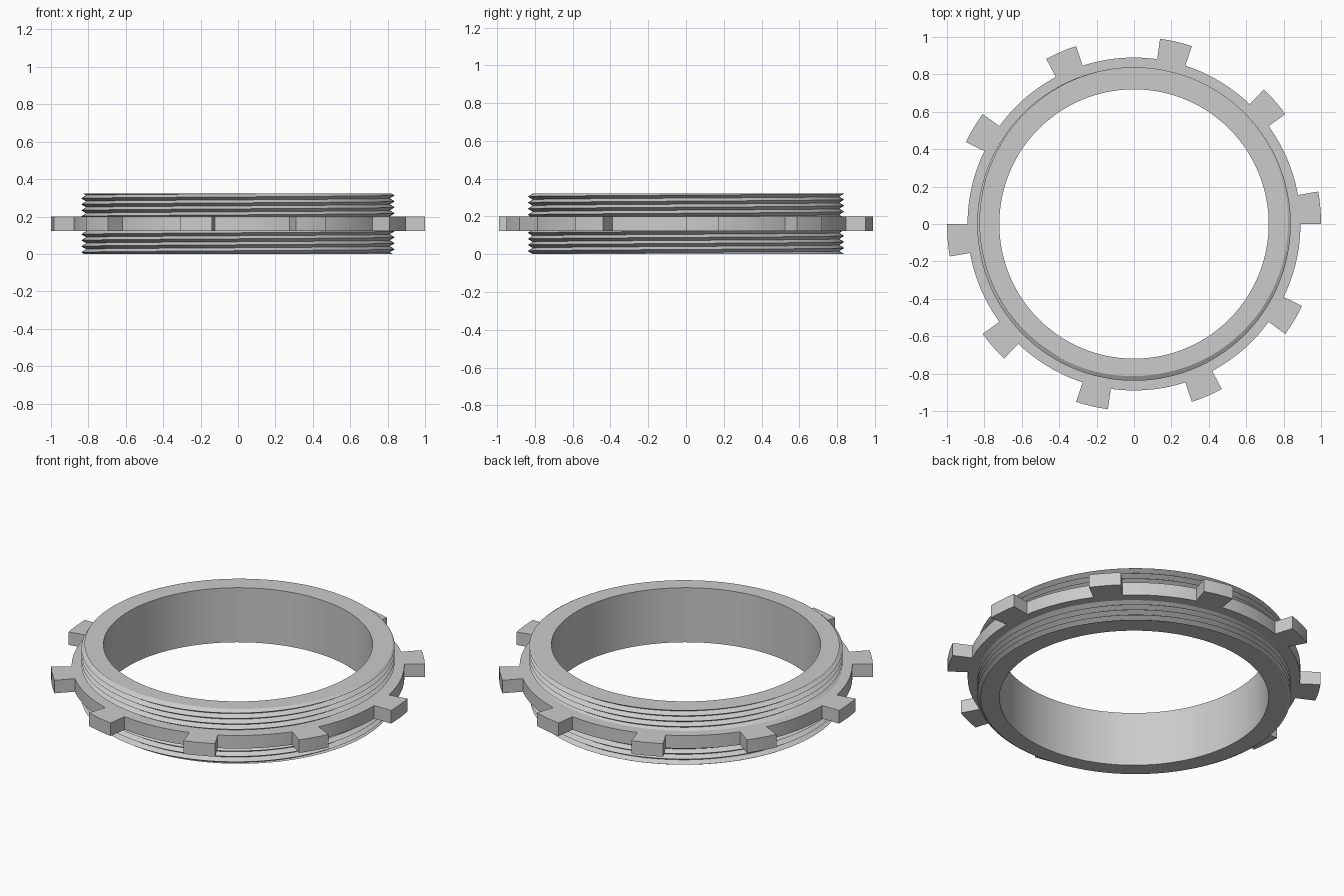
import bpy, bmesh
from math import cos, sin, pi, radians, floor

cube = bpy.data.objects.get("Cube")
if cube:
    bpy.data.objects.remove(cube, do_unlink=True)

HEIGHT = 0.322
BORE = 0.72
CREST, ROOT = 0.838, 0.812
PITCH = 0.032
CREST_ANGLE = radians(100)   # where a thread crest meets the top face

grey = bpy.data.materials.new("plain grey")
grey.use_nodes = True
colour = (0.6, 0.6, 0.6, 1)
grey.diffuse_color = colour
grey.node_tree.nodes["Principled BSDF"].inputs["Base Color"].default_value = colour


def polar(r, a, z):
    return (r * cos(a), r * sin(a), z)


def finish(bm, name):
    bmesh.ops.remove_doubles(bm, verts=bm.verts, dist=1e-5)
    bmesh.ops.recalc_face_normals(bm, faces=bm.faces)
    mesh = bpy.data.meshes.new(name)
    bm.to_mesh(mesh)
    bm.free()
    mesh.materials.append(grey)
    obj = bpy.data.objects.new(name, mesh)
    bpy.context.collection.objects.link(obj)
    bpy.ops.object.select_all(action='DESELECT')
    obj.select_set(True)
    bpy.context.view_layer.objects.active = obj
    bpy.ops.object.shade_smooth_by_angle(angle=radians(25))
    return obj


def thread_radius(z, a):
    """Triangular thread whose crest climbs one pitch per turn."""
    phase = (z - HEIGHT) / PITCH - (a - CREST_ANGLE) / (2 * pi)
    return CREST - (CREST - ROOT) * 2 * abs(phase - floor(phase + 0.5))


# Threaded sleeve: a helical profile trimmed flat at both ends
def threaded_sleeve(segments=160):
    bm = bmesh.new()
    turns = int(HEIGHT / PITCH) + 3
    columns = []
    for i in range(segments + 1):
        a = 2 * pi * i / segments
        start = HEIGHT + PITCH * (a - CREST_ANGLE) / (2 * pi)
        section = [(BORE, 0)]
        for k in range(-2 * turns, 5):
            z = min(max(start + k * PITCH / 2, 0), HEIGHT)
            section.append((thread_radius(z, a), z))
        section.append((BORE, HEIGHT))
        columns.append([bm.verts.new(polar(r, a, z)) for r, z in section])
    for left, right in zip(columns, columns[1:]):
        for j in range(len(left)):
            bm.faces.new((left[j - 1], right[j - 1], right[j], left[j]))
    return finish(bm, "threaded_sleeve")


# Flange with ten radial lugs, drawn flat and extruded
def lugged_flange(low=0.123, high=0.2):
    bm = bmesh.new()

    def sector(r0, r1, a0, a1):
        corners = ((r0, a0), (r1, a0), (r1, a1), (r0, a1))
        bm.faces.new([bm.verts.new(polar(r, a, low)) for r, a in corners])

    for degrees in range(0, 360, 2):
        a0, a1 = radians(degrees), radians(degrees + 2)
        sector(0.8, 0.89, a0, a1)
        if degrees % 36 < 10:
            sector(0.89, 1.0, a0, a1)
    bmesh.ops.remove_doubles(bm, verts=bm.verts, dist=1e-5)
    top = bmesh.ops.extrude_face_region(bm, geom=bm.faces[:])
    moved = [v for v in top["geom"] if isinstance(v, bmesh.types.BMVert)]
    bmesh.ops.translate(bm, verts=moved, vec=(0, 0, high - low))
    return finish(bm, "lugged_flange")


threaded_sleeve()
lugged_flange()
